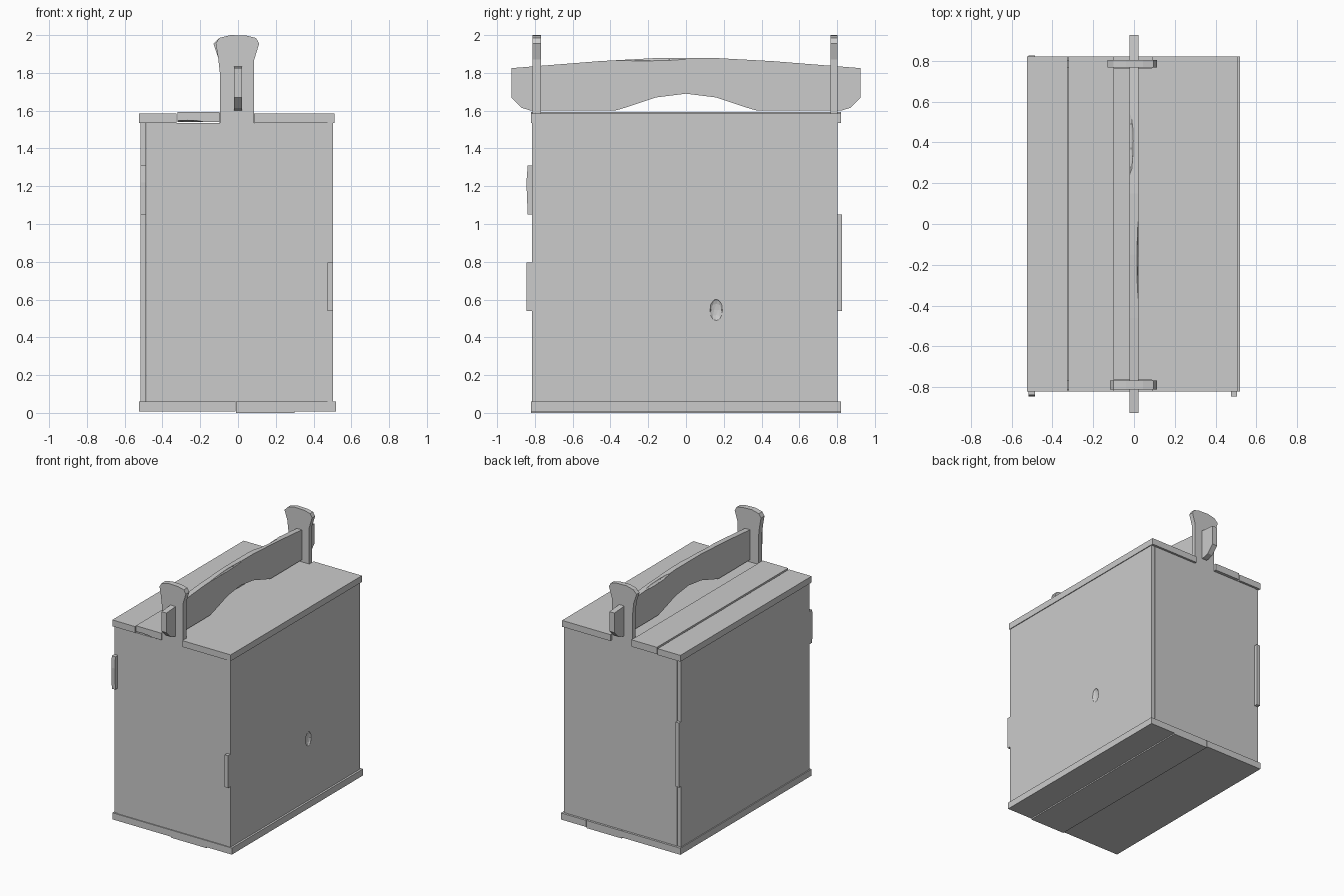
import bpy, bmesh
from mathutils import Matrix

if "Cube" in bpy.data.objects:
    bpy.data.objects.remove(bpy.data.objects["Cube"])


def prism(name, pts, axis, lo, hi):
    """Extrude a 2D outline along x, y or z between lo and hi."""
    place = {'x': lambda a, b, d: (d, a, b),
             'y': lambda a, b, d: (a, d, b),
             'z': lambda a, b, d: (a, b, d)}[axis]
    bm = bmesh.new()
    face = bm.faces.new([bm.verts.new(place(a, b, lo)) for a, b in pts])
    out = bmesh.ops.extrude_face_region(bm, geom=[face])
    step = place(0, 0, hi - lo)
    bmesh.ops.translate(bm, vec=step, verts=[v for v in out['geom'] if isinstance(v, bmesh.types.BMVert)])
    bmesh.ops.recalc_face_normals(bm, faces=bm.faces)
    return finish(name, bm)


def finish(name, bm):
    me = bpy.data.meshes.new(name)
    bm.to_mesh(me)
    bm.free()
    ob = bpy.data.objects.new(name, me)
    bpy.context.collection.objects.link(ob)
    return ob


def rect(a0, a1, b0, b1):
    return [(a0, b0), (a1, b0), (a1, b1), (a0, b1)]


def chip(target, name, loc, size):
    """Carve a small faceted nick out of a board."""
    bm = bmesh.new()
    bmesh.ops.create_icosphere(bm, subdivisions=2, radius=1,
                               matrix=Matrix.Translation(loc) @ Matrix.Diagonal((*size, 1)))
    cut = finish(name, bm)
    cut.hide_render = True
    cut.hide_viewport = True
    mod = target.modifiers.new(name, 'BOOLEAN')
    mod.operation = 'DIFFERENCE'
    mod.solver = 'EXACT'
    mod.object = cut


# Floor planks, the middle one sitting slightly lower
for i, (x0, x1, z0) in enumerate([(-0.525, -0.012, 0.008), (-0.01, 0.298, 0.0), (0.3, 0.52, 0.008)]):
    prism(f"floor_plank_{i + 1}", rect(x0, x1, -0.82, 0.82), 'z', z0, 0.06)

# Lid planks; the wide one is notched at both ends for the posts
prism("lid_plank_outer", rect(-0.525, -0.326, -0.82, 0.82), 'z', 1.535, 1.585)
inner = prism("lid_plank_inner", rect(-0.32, -0.097, -0.82, 0.82), 'z', 1.54, 1.594)
wide = [(0.51, -0.82), (0.51, 0.82), (0.088, 0.82), (0.088, 0.765), (-0.097, 0.765),
        (-0.097, -0.765), (0.088, -0.765), (0.088, -0.82)]
prism("lid_plank_wide", wide, 'z', 1.535, 1.585)

# End panels that rise into flared handle posts
for name, y0, y1, s in [("front_end_panel", -0.812, -0.768, 0.0), ("back_end_panel", 0.766, 0.803, 0.012)]:
    outline = [(-0.484, 0.06), (0.474, 0.06), (0.474, 1.535), (0.086, 1.535), (0.086, 1.87),
               (0.112, 1.955), (0.095, 1.985), (0.045, 1.997), (-0.04, 2.0), (-0.1, 1.985),
               (-0.118 - s, 1.955), (-0.105, 1.88), (-0.096, 1.8), (-0.096, 1.535), (-0.484, 1.535)]
    prism(name, outline, 'y', y0, y1)

# Side panels with finger tabs poking past the end panels
left = [(-0.805, 0.06), (0.8, 0.06), (0.8, 0.54), (0.826, 0.54), (0.826, 1.05), (0.8, 1.05),
        (0.8, 1.535), (-0.805, 1.535), (-0.805, 1.31), (-0.838, 1.31), (-0.845, 1.22),
        (-0.838, 1.05), (-0.805, 1.05)]
prism("left_side_panel", left, 'x', -0.517, -0.486)
right = [(-0.815, 0.06), (0.802, 0.06), (0.802, 1.535), (-0.815, 1.535), (-0.815, 0.795),
         (-0.845, 0.795), (-0.845, 0.54), (-0.815, 0.54)]
side = prism("right_side_panel", right, 'x', 0.475, 0.504)
chip(side, "side_knot_cutter", (0.508, 0.16, 0.545), (0.018, 0.035, 0.06))

# Arched carrying handle with a hand cut-out
half_top = [(0.925, 1.67), (0.925, 1.825), (0.46, 1.862), (0.15, 1.879)]
half_low = [(0.0, 1.69), (0.16, 1.67), (0.24, 1.643), (0.35, 1.607), (0.38, 1.6), (0.82, 1.6), (0.87, 1.615)]
outline = (half_top + [(-y, z) for y, z in reversed(half_top)]
           + [(-y, z) for y, z in reversed(half_low)] + half_low[1:])
handle = prism("handle", outline, 'x', -0.022, 0.022)
chip(handle, "handle_chip_left_cutter", (-0.025, 0.43, 1.872), (0.024, 0.2, 0.022))
chip(handle, "handle_chip_right_cutter", (0.025, -0.23, 1.882), (0.012, 0.28, 0.02))
chip(inner, "lid_chip_cutter", (-0.27, -0.825, 1.536), (0.1, 0.03, 0.014))
